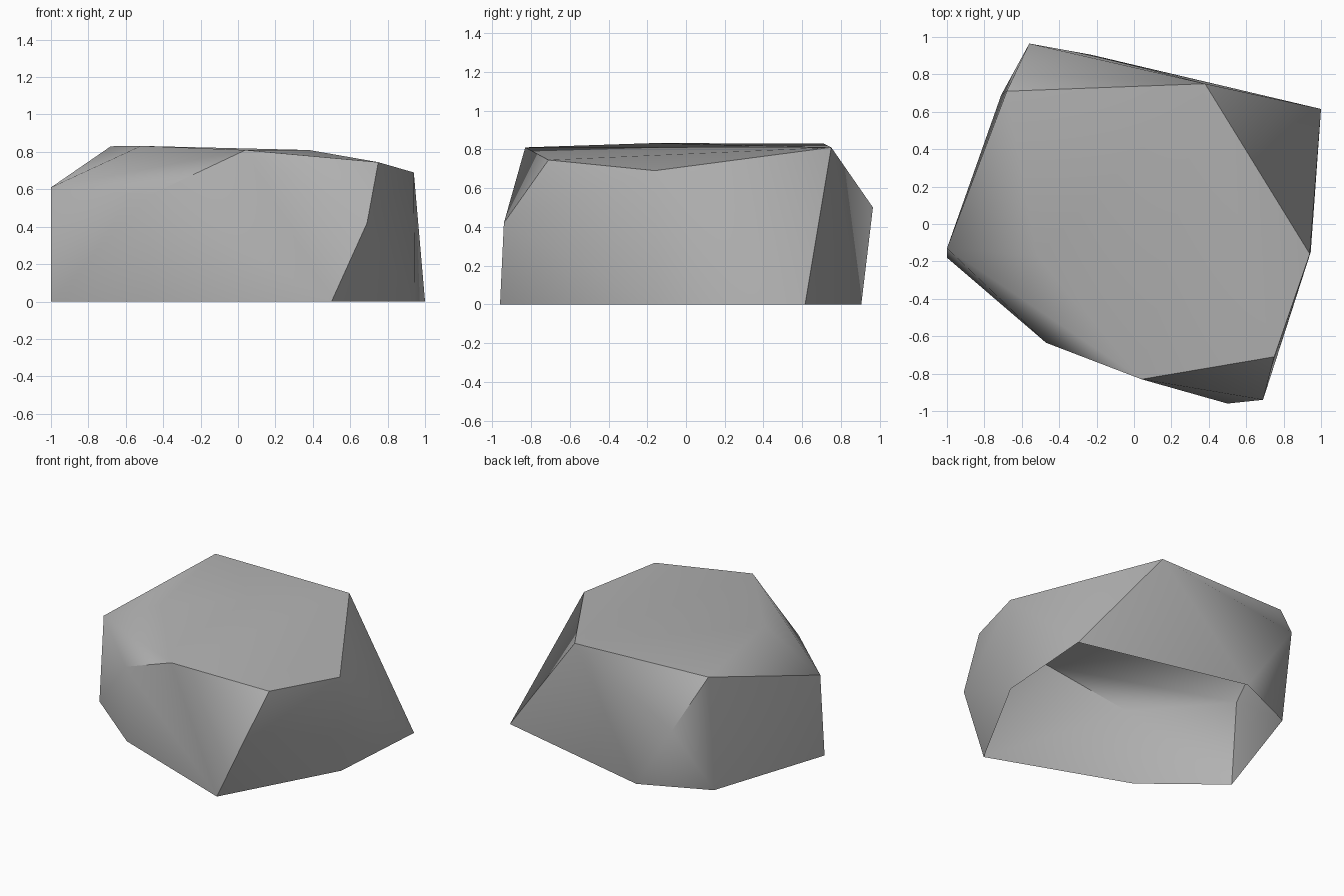
import bpy
import bmesh
import math

default_cube = bpy.data.objects.get("Cube")
if default_cube:
    bpy.data.objects.remove(default_cube, do_unlink=True)


def make_material(name, colour):
    material = bpy.data.materials.new(name)
    material.use_nodes = True
    material.diffuse_color = colour
    shader = next(n for n in material.node_tree.nodes if n.type == "BSDF_PRINCIPLED")
    shader.inputs["Base Color"].default_value = colour
    shader.inputs["Roughness"].default_value = 0.9
    return material


# Outline where the stone meets the ground
ground_outline = [
    (0.5, -0.96), (0.945, -0.15), (1, 0.615), (-0.23, 0.905),
    (-0.71, 0.69), (-1, -0.18), (-0.49, -0.59),
]

# Two bulging corners on the sides
side_corners = [(0.69, -0.94, 0.42), (-0.56, 0.965, 0.5)]

# Rim of the worn top, and its highest bump
top_corners = [
    (0.75, -0.71, 0.745), (0.94, -0.16, 0.69), (0.38, 0.75, 0.81),
    (-0.68, 0.71, 0.83), (-1, -0.13, 0.61), (-0.47, -0.635, 0.57),
    (0.04, -0.83, 0.81), (-0.52, -0.17, 0.832),
]


def build_rock(name, corners, material):
    """Wrap the corners in a faceted skin and leave the underside open."""
    bm = bmesh.new()
    for corner in corners:
        bm.verts.new(corner)
    bmesh.ops.convex_hull(bm, input=bm.verts[:], use_existing_faces=False)
    bmesh.ops.recalc_face_normals(bm, faces=bm.faces[:])

    # Open underside: remove every face lying on the ground
    underside = [f for f in bm.faces if max(v.co.z for v in f.verts) < 0.01]
    bmesh.ops.delete(bm, geom=underside, context="FACES")

    mesh = bpy.data.meshes.new(name)
    bm.to_mesh(mesh)
    bm.free()
    mesh.materials.append(material)
    rock = bpy.data.objects.new(name, mesh)
    bpy.context.collection.objects.link(rock)
    return rock


stone_grey = make_material("stone grey", (0.45, 0.45, 0.45, 1))
all_corners = [(x, y, 0) for x, y in ground_outline] + side_corners + top_corners
rock = build_rock("rock", all_corners, stone_grey)

# Soft shading over shallow bends, crisp edges elsewhere
bpy.ops.object.select_all(action="DESELECT")
rock.select_set(True)
bpy.context.view_layer.objects.active = rock
bpy.ops.object.shade_smooth_by_angle(angle=math.radians(45))
